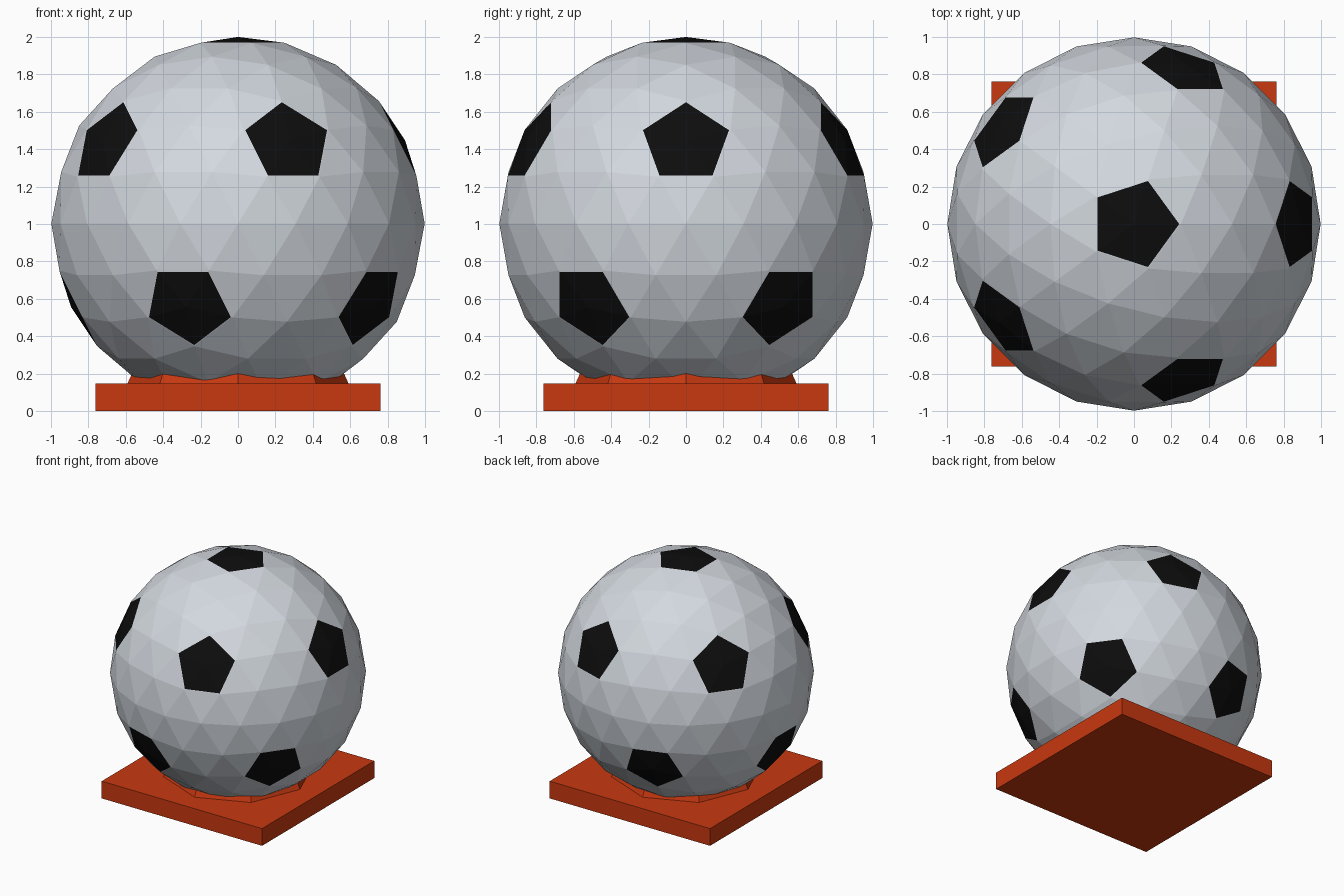
import bpy, bmesh, math
from mathutils import Matrix

if "Cube" in bpy.data.objects:
    bpy.data.objects.remove(bpy.data.objects["Cube"])


def material(name, rgb):
    m = bpy.data.materials.new(name)
    m.diffuse_color = (*rgb, 1.0)
    m.use_nodes = True
    m.node_tree.nodes["Principled BSDF"].inputs["Base Color"].default_value = m.diffuse_color
    return m


WHITE = material("pale_grey", (0.65, 0.69, 0.74))
BLACK = material("black", (0.004, 0.004, 0.004))
RED = material("orange_red", (0.58, 0.04, 0.005))


def finish(name, bm, *mats):
    me = bpy.data.meshes.new(name)
    bm.to_mesh(me)
    bm.free()
    for m in mats:
        me.materials.append(m)
    ob = bpy.data.objects.new(name, me)
    bpy.context.collection.objects.link(ob)
    return ob


# Ball: low-poly icosphere, with an inset black pentagon at each five-edged vertex
R = 0.998
bm = bmesh.new()
bmesh.ops.create_icosphere(bm, subdivisions=3, radius=R)
patches = {f for v in bm.verts if len(v.link_edges) == 5 for f in v.link_faces}
for f in patches:
    f.material_index = 1
rim = bmesh.ops.inset_region(bm, faces=list(patches), thickness=0.0075,
                             use_even_offset=True, use_boundary=True)
for f in rim["faces"]:
    f.material_index = 0
bmesh.ops.translate(bm, verts=bm.verts, vec=(0, 0, 2.0 - R))
finish("ball", bm, WHITE, BLACK)

# Square base slab
bm = bmesh.new()
bmesh.ops.create_cube(bm, size=1.0, matrix=Matrix.Translation((0, 0, 0.074))
                      @ Matrix.Diagonal((1.526, 1.526, 0.148, 1.0)))
finish("base", bm, RED)

# Eight-sided tapered collar that holds the ball, corners on the axes
bm = bmesh.new()
z0, z1, r0, r1 = 0.14, 0.22, 0.594, 0.558
rings = [[bm.verts.new((r * math.cos(i * math.pi / 4), r * math.sin(i * math.pi / 4), z))
          for i in range(8)] for r, z in ((r0, z0), (r1, z1))]
for i in range(8):
    j = (i + 1) % 8
    bm.faces.new((rings[0][i], rings[0][j], rings[1][j], rings[1][i]))
bm.faces.new(rings[1])
bm.faces.new(rings[0][::-1])
finish("collar", bm, RED)
